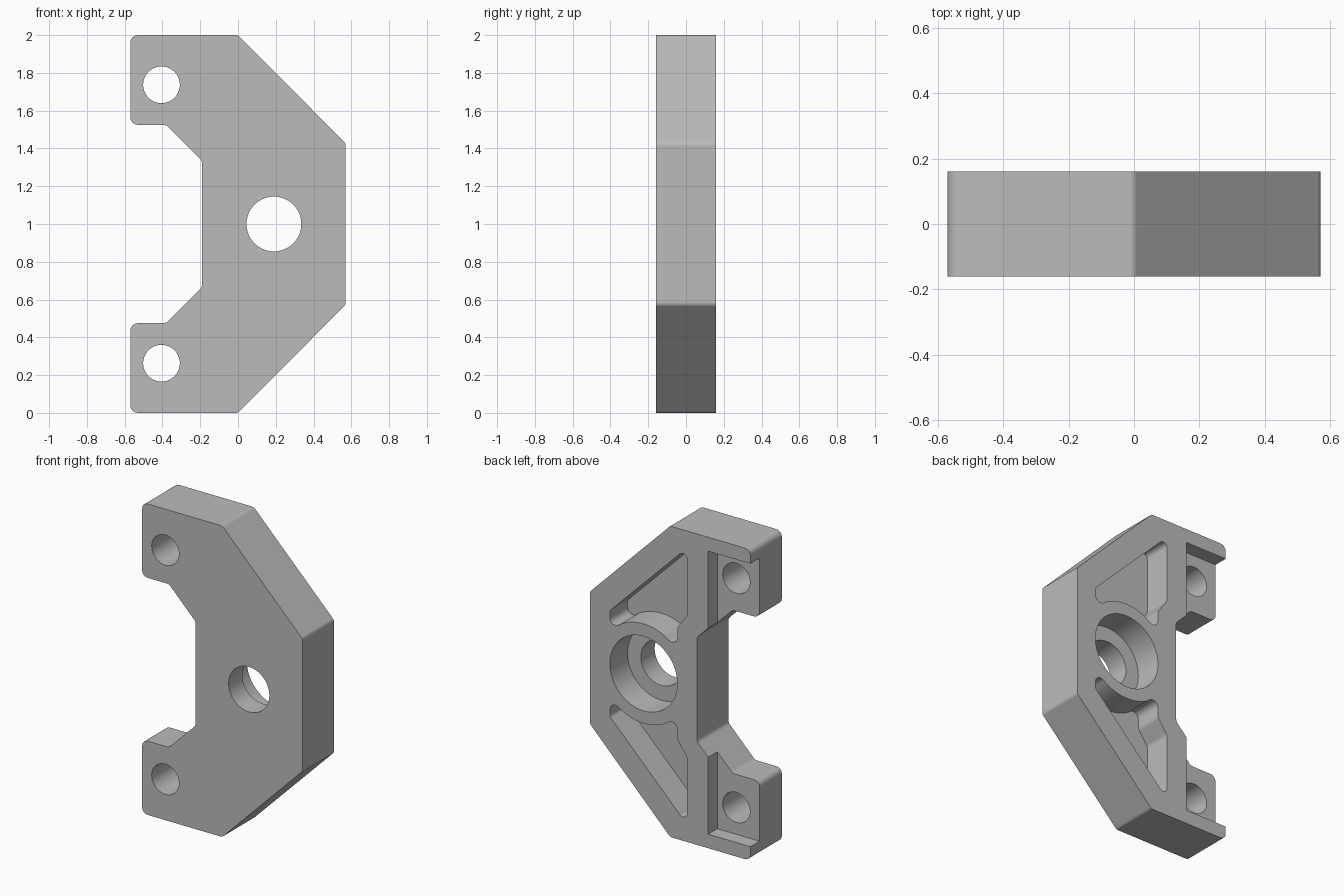
import bpy, bmesh, math
from mathutils import Vector

if "Cube" in bpy.data.objects:
    bpy.data.objects.remove(bpy.data.objects["Cube"])

BACK, FRONT = 0.16, -0.16


def rounded(points, steps=6):
    """Turn (x, z, radius) corners into a 2D outline with filleted corners."""
    out = []
    for i, (x, z, r) in enumerate(points):
        p = Vector((x, z))
        if r == 0:
            out.append(p)
            continue
        a = (Vector(points[i - 1][:2]) - p).normalized()
        b = (Vector(points[(i + 1) % len(points)][:2]) - p).normalized()
        half = a.angle(b) / 2
        c = p + (a + b).normalized() * r / math.sin(half)
        t = r / math.tan(half)
        v0, v1 = (p + a * t - c).normalized(), (p + b * t - c).normalized()
        out += [c + v0.slerp(v1, k / steps) * r for k in range(steps + 1)]
    return out


def circle(x, z, r, n=64):
    return [Vector((x + r * math.cos(2 * math.pi * k / n),
                    z + r * math.sin(2 * math.pi * k / n))) for k in range(n)]


def flip(outline):
    return [Vector((p.x, 2 - p.y)) for p in outline]


def extrude(name, outline, y0, y1):
    """Prism with an x-z outline running from y0 to y1."""
    bm = bmesh.new()
    face = bm.faces.new([bm.verts.new((p.x, y0, p.y)) for p in outline])
    side = bmesh.ops.extrude_face_region(bm, geom=[face])
    moved = [v for v in side["geom"] if isinstance(v, bmesh.types.BMVert)]
    bmesh.ops.translate(bm, verts=moved, vec=(0, y1 - y0, 0))
    bmesh.ops.recalc_face_normals(bm, faces=bm.faces)
    mesh = bpy.data.meshes.new(name)
    bm.to_mesh(mesh)
    bm.free()
    ob = bpy.data.objects.new(name, mesh)
    bpy.context.collection.objects.link(ob)
    return ob


# Bracket plate: lower half of the outline, mirrored for the upper half
lower = [(0.57, 0.573, 0.03), (0, 0, 0.03), (-0.57, 0, 0.04),
         (-0.57, 0.475, 0.04), (-0.38, 0.475, 0.04), (-0.19, 0.665, 0.04)]
upper = [(x, 2 - z, r) for x, z, r in reversed(lower)]
bracket = extrude("bracket", rounded(lower + upper), FRONT, BACK)

# Triangular pocket with one side wrapping the bore
arc = [(0.19 + 0.32 * math.cos(math.radians(a)),
        1 + 0.32 * math.sin(math.radians(a)), 0) for a in range(-60, -121, -4)]
pocket = rounded([(-0.12, 0.11, 0.03), (0.43, 0.66, 0.03), (0.43, 0.79, 0.04)]
                 + arc + [(-0.05, 0.79, 0.04), (-0.05, 0.64, 0.05),
                          (-0.12, 0.545, 0.05)])
# Ear seat, open at the side and toward the middle
seat = [Vector(p) for p in ((-0.27, 0.09), (-0.7, 0.09), (-0.7, 0.8), (-0.27, 0.8))]
ear_hole = circle(-0.405, 0.263, 0.097)

# Cutters: outline, depth limits
cuts = [(circle(0.19, 1, 0.24), BACK - 0.18, 0.3),
        (circle(0.19, 1, 0.145), -0.3, 0.25)]
for outline, y0, y1 in ((pocket, BACK - 0.18, 0.3), (seat, BACK - 0.093, 0.3),
                        (ear_hole, -0.3, 0.25)):
    cuts += [(outline, y0, y1), (flip(outline), y0, y1)]

bpy.context.view_layer.objects.active = bracket
bracket.select_set(True)
for outline, y0, y1 in cuts:
    cutter = extrude("cutter", outline, y0, y1)
    cutter.hide_render = True
    mod = bracket.modifiers.new("cut", 'BOOLEAN')
    mod.operation, mod.solver, mod.object = 'DIFFERENCE', 'EXACT', cutter
    bpy.ops.object.modifier_apply(modifier=mod.name)
    bpy.data.objects.remove(cutter)

# Smooth fillets and bores, crisp flat faces
bpy.ops.object.shade_smooth_by_angle(angle=math.radians(30))
weighted = bracket.modifiers.new("weighted_normals", 'WEIGHTED_NORMAL')
weighted.keep_sharp = True

grey = bpy.data.materials.new("plain grey")
grey.diffuse_color = (0.5, 0.5, 0.5, 1)
grey.use_nodes = True
grey.node_tree.nodes["Principled BSDF"].inputs["Base Color"].default_value = grey.diffuse_color
bracket.data.materials.clear()
bracket.data.materials.append(grey)
